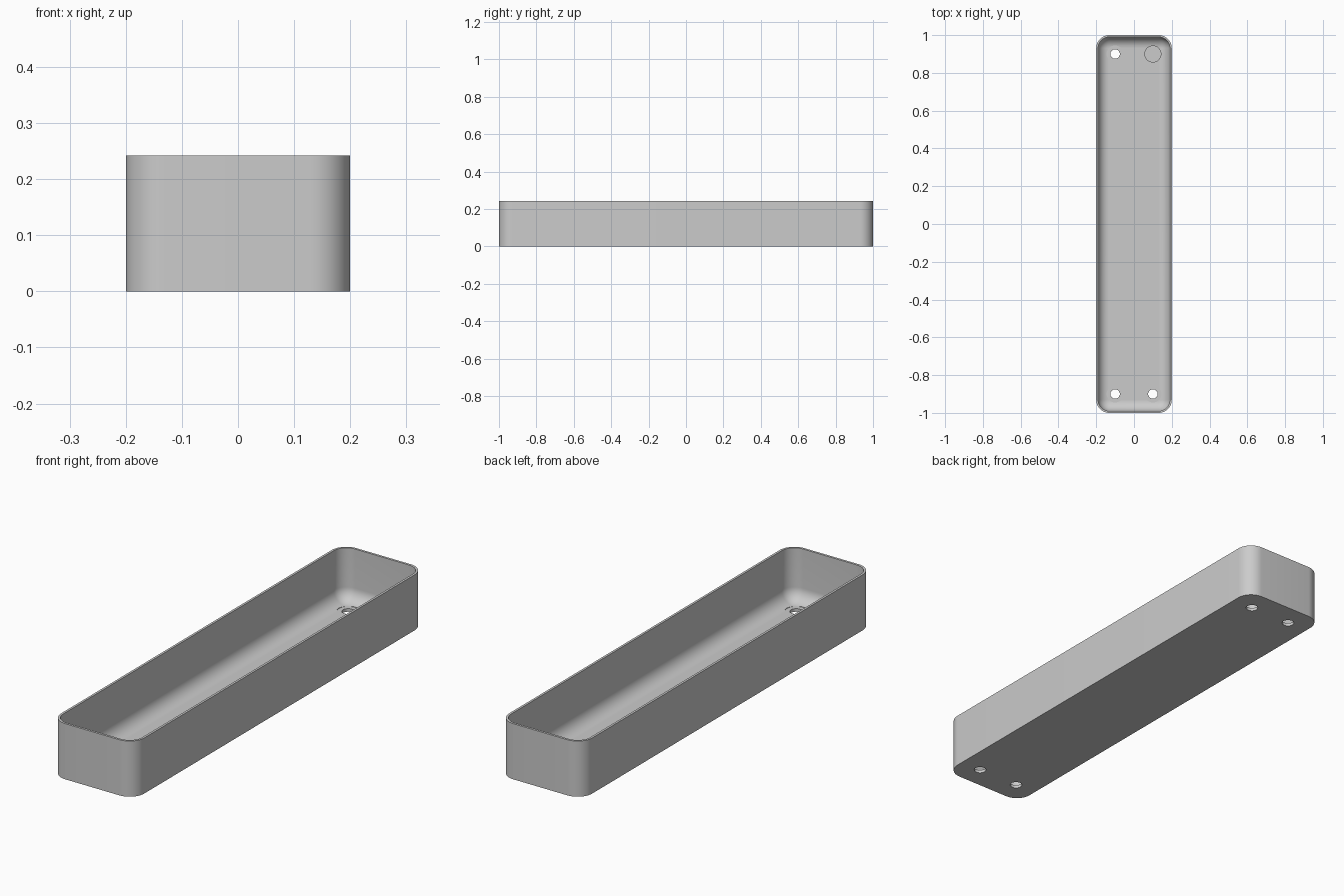
import bpy, bmesh, math

if "Cube" in bpy.data.objects:
    bpy.data.objects.remove(bpy.data.objects["Cube"], do_unlink=True)

HALF_X, HALF_Y, HEIGHT = 0.2, 1.0, 0.242
CORNER, WALL, FLOOR = 0.07, 0.01, 0.014
FILLET = CORNER - WALL - 0.002
SEGMENTS = 12

grey = bpy.data.materials.new("plain grey")
grey.use_nodes = True
colour = (0.6, 0.6, 0.6, 1)
grey.diffuse_color = colour
grey.node_tree.nodes["Principled BSDF"].inputs["Base Color"].default_value = colour


def rounded_loop(bm, inset, z):
    """Rounded rectangle of vertices, inset from the outer wall."""
    radius = CORNER - inset
    verts = []
    for quarter, (sx, sy) in enumerate([(1, 1), (-1, 1), (-1, -1), (1, -1)]):
        for i in range(SEGMENTS + 1):
            a = math.pi / 2 * (quarter + i / SEGMENTS)
            verts.append(bm.verts.new((sx * (HALF_X - CORNER) + radius * math.cos(a),
                                       sy * (HALF_Y - CORNER) + radius * math.sin(a), z)))
    return verts


# Tray shell: outer wall, rim, inner wall and the fillet down to the floor
profile = [(0, 0), (0, HEIGHT), (WALL, HEIGHT)]
for i in range(SEGMENTS + 1):
    a = math.pi / 2 * i / SEGMENTS
    profile.append((WALL + FILLET * (1 - math.cos(a)), FLOOR + FILLET * (1 - math.sin(a))))

bm = bmesh.new()
loops = [rounded_loop(bm, inset, z) for inset, z in profile]
for low, high in zip(loops, loops[1:]):
    for i in range(len(low)):
        j = (i + 1) % len(low)
        bm.faces.new((low[i], low[j], high[j], high[i]))
bm.faces.new(loops[0][::-1])
bm.faces.new(loops[-1])
bmesh.ops.recalc_face_normals(bm, faces=bm.faces)
mesh = bpy.data.meshes.new("tray")
bm.to_mesh(mesh)
bm.free()
mesh.materials.append(grey)
tray = bpy.data.objects.new("tray", mesh)
bpy.context.collection.objects.link(tray)


def cut_round(name, x, y, radius, bottom, top):
    """Cut a vertical round hole in the tray."""
    bpy.ops.mesh.primitive_cylinder_add(vertices=32, radius=radius, depth=top - bottom,
                                        location=(x, y, (top + bottom) / 2))
    cutter = bpy.context.object
    cutter.name = name
    cutter.data.materials.append(grey)
    bpy.context.view_layer.objects.active = tray
    cut = tray.modifiers.new(name, 'BOOLEAN')
    cut.operation = 'DIFFERENCE'
    cut.solver = 'EXACT'
    cut.object = cutter
    bpy.ops.object.modifier_apply(modifier=cut.name)
    bpy.data.objects.remove(cutter, do_unlink=True)


# Screw holes, each with a seat for the screw head cut into the fillet
for x in (-0.1, 0.1):
    for y in (-0.9, 0.9):
        cut_round("screw_seat", x, y, 0.045, FLOOR - 0.0005, 0.1)
        cut_round("screw_hole", x, y, 0.025, -0.05, 0.1)

bpy.ops.object.select_all(action='DESELECT')
tray.select_set(True)
bpy.context.view_layer.objects.active = tray
bpy.ops.object.shade_smooth_by_angle(angle=math.radians(30))
